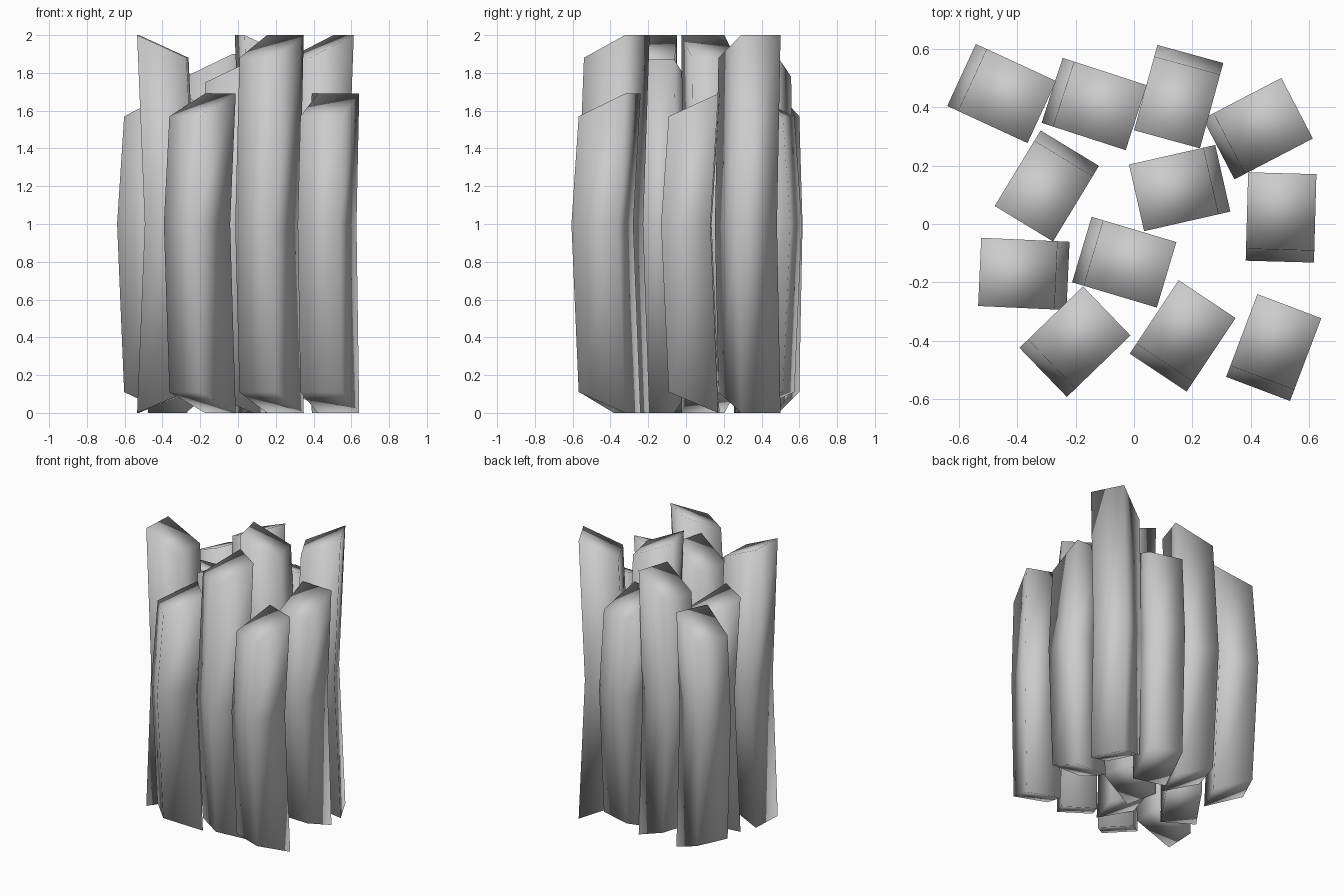
import bpy, bmesh
from mathutils import Matrix, Vector
from math import radians

if "Cube" in bpy.data.objects:
    bpy.data.objects.remove(bpy.data.objects["Cube"])

HALF_W = 0.117   # half width across the bow
INNER = -0.151   # concave end edge
OUTER = 0.111    # convex end edge
BOW = 0.041      # sideways shift of the middle ring
DROP = 0.12      # slant of the cut ends
MID = 1.0        # height of the middle ring


def ring(bm, shift, z_inner, z_outer):
    pts = [(INNER, -HALF_W, z_inner), (OUTER, -HALF_W, z_outer),
           (OUTER, HALF_W, z_outer), (INNER, HALF_W, z_inner)]
    return [bm.verts.new((x + shift, y, z)) for x, y, z in pts]


def bent_post(name, x, y, angle, top):
    """Four-sided post, bowed at mid height, with slanted ends."""
    bm = bmesh.new()
    rings = [ring(bm, 0, 0, 0.11),
             ring(bm, BOW, MID, MID),
             ring(bm, 0, top, top - DROP)]
    for a, b in zip(rings, rings[1:]):
        for i in range(4):
            j = (i + 1) % 4
            bm.faces.new((a[i], a[j], b[j], b[i]))
    bm.faces.new(rings[0][::-1])
    bm.faces.new(rings[-1])
    for f in bm.faces:
        f.smooth = True
    bm.transform(Matrix.Translation(Vector((x, y, 0))) @ Matrix.Rotation(radians(angle), 4, 'Z'))
    bmesh.ops.recalc_face_normals(bm, faces=bm.faces)
    mesh = bpy.data.meshes.new(name)
    bm.to_mesh(mesh)
    bm.free()
    bpy.context.collection.objects.link(bpy.data.objects.new(name, mesh))


# Posts: x, y, bow direction in degrees, top height
posts = [
    # back row
    (-0.453, 0.447, 155.2, 1.69),
    (-0.136, 0.411, 162.0, 1.90),
    (0.153, 0.436, 74.7, 1.69),
    (0.425, 0.327, 207.5, 2.00),
    # middle rows
    (-0.299, 0.130, 58.7, 1.69),
    (0.156, 0.123, 12.8, 2.00),
    (0.504, 0.023, 268.4, 1.69),
    (-0.378, -0.171, -2.6, 2.00),
    (-0.033, -0.131, 163.4, 1.87),
    # front row
    (-0.202, -0.403, 224.0, 1.69),
    (0.167, -0.383, 236.3, 2.00),
    (0.479, -0.423, 249.3, 1.69),
]
for n, p in enumerate(posts, 1):
    bent_post(f"bent_post_{n:02d}", *p)
